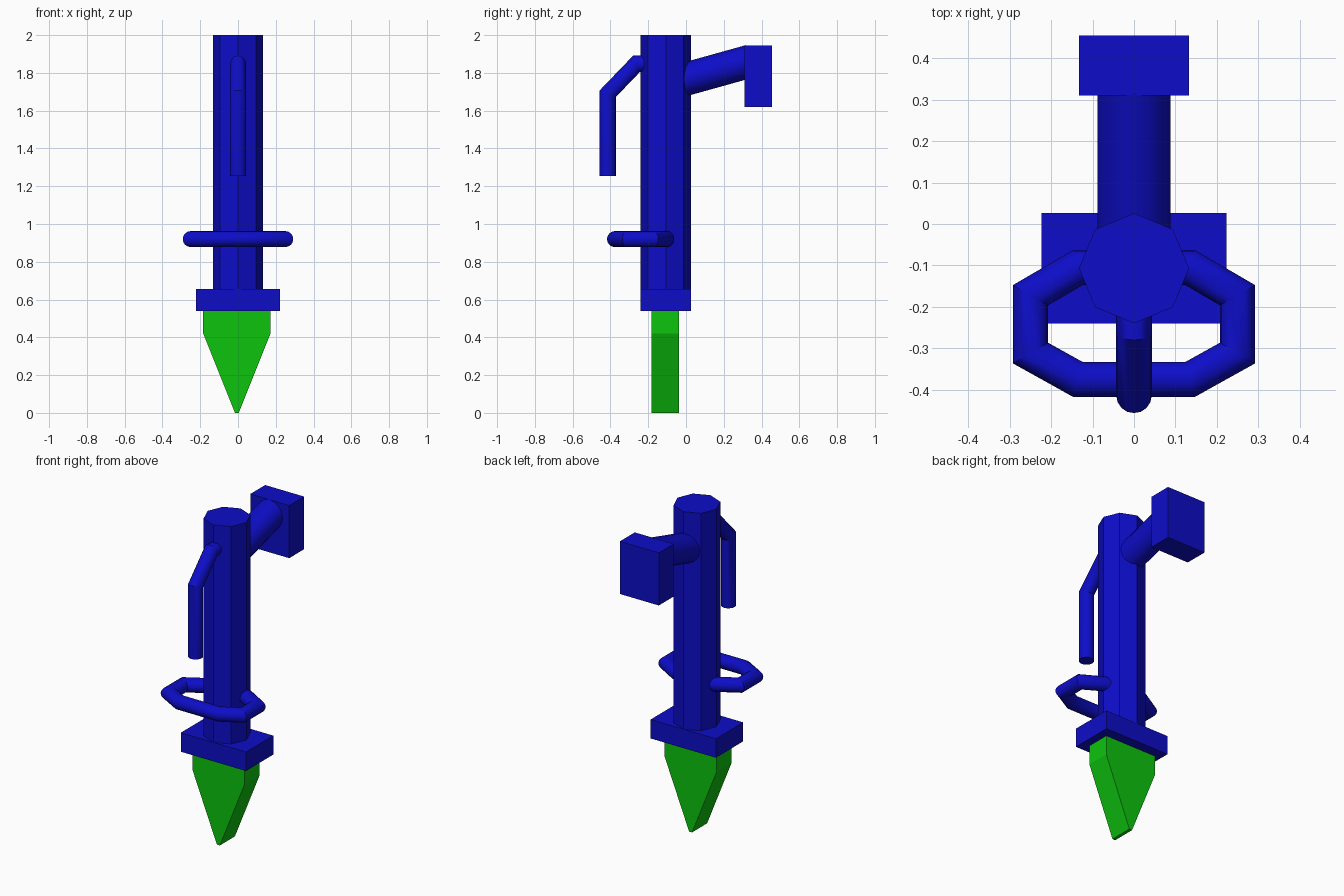
import bpy, bmesh, math
from mathutils import Vector

cube = bpy.data.objects.get("Cube")
if cube:
    bpy.data.objects.remove(cube, do_unlink=True)


def material(name, rgb):
    m = bpy.data.materials.new(name)
    m.use_nodes = True
    m.diffuse_color = (*rgb, 1)
    bsdf = next(n for n in m.node_tree.nodes if n.type == 'BSDF_PRINCIPLED')
    bsdf.inputs["Base Color"].default_value = (*rgb, 1)
    return m


BLUE = material("blue", (0.004, 0.004, 0.58))
GREEN = material("green", (0.004, 0.55, 0.004))


def finish(name, bm, mat, smooth=False):
    bmesh.ops.recalc_face_normals(bm, faces=bm.faces)
    mesh = bpy.data.meshes.new(name)
    bm.to_mesh(mesh)
    bm.free()
    mesh.materials.append(mat)
    ob = bpy.data.objects.new(name, mesh)
    bpy.context.collection.objects.link(ob)
    if smooth:
        bpy.ops.object.select_all(action='DESELECT')
        ob.select_set(True)
        bpy.context.view_layer.objects.active = ob
        bpy.ops.object.shade_smooth_by_angle(angle=math.radians(32))
    return ob


def prism(name, loop, shift, mat):
    """Extrude a flat outline along a vector."""
    bm = bmesh.new()
    face = bm.faces.new([bm.verts.new(p) for p in loop])
    ext = bmesh.ops.extrude_face_region(bm, geom=[face], use_keep_orig=True)
    moved = [g for g in ext["geom"] if isinstance(g, bmesh.types.BMVert)]
    bmesh.ops.translate(bm, vec=shift, verts=moved)
    return finish(name, bm, mat)


def box(name, x, y, z, mat):
    loop = [(x[0], y[0], z[0]), (x[1], y[0], z[0]), (x[1], y[1], z[0]), (x[0], y[1], z[0])]
    return prism(name, loop, (0, 0, z[1] - z[0]), mat)


def tube(name, path, normal, radius, mat, sides=16, closed=False):
    """Sweep a circle along a planar path with mitred corners."""
    pts, n, count = [Vector(p) for p in path], Vector(normal), len(path)
    bm, rings = bmesh.new(), []
    for i, p in enumerate(pts):
        has_in, has_out = closed or i > 0, closed or i < count - 1
        d_in = (p - pts[i - 1]).normalized() if has_in else None
        d_out = (pts[(i + 1) % count] - p).normalized() if has_out else d_in
        d_in = d_in or d_out
        tangent = (d_in + d_out).normalized()
        side = n.cross(tangent) / tangent.dot(d_in)
        ring = []
        for k in range(sides):
            a = math.tau * k / sides
            ring.append(bm.verts.new(p + radius * (math.cos(a) * n + math.sin(a) * side)))
        rings.append(ring)
    for i in range(count if closed else count - 1):
        r, s = rings[i], rings[(i + 1) % count]
        for k in range(sides):
            j = (k + 1) % sides
            bm.faces.new((r[k], r[j], s[j], s[k]))
    if not closed:
        bm.faces.new(rings[0])
        bm.faces.new(rings[-1])
    return finish(name, bm, mat, smooth=True)


# Octagonal grip column
CY = -0.107
octagon = [(0.133 * math.cos(k * math.tau / 8), CY + 0.133 * math.sin(k * math.tau / 8), 0.655)
           for k in range(8)]
prism("grip_column", octagon, (0, 0, 1.345), BLUE)

# Guard plate below the column
box("guard_plate", (-0.223, 0.223), (-0.24, 0.026), (0.54, 0.657), BLUE)

# Pointed blade
outline = [(-0.184, 0.54), (-0.184, 0.42), (-0.016, 0), (0.004, 0), (0.172, 0.42), (0.172, 0.54)]
prism("blade", [(x, -0.183, z) for x, z in outline], (0, 0.147, 0), GREEN)

# Eight-cornered hand ring
half = [(0.135, -0.105), (0.25, -0.172), (0.25, -0.312), (0.135, -0.376)]
ring_path = half + [(-x, y) for x, y in reversed(half)]
tube("hand_ring", [(x, y, 0.92) for x, y in ring_path], (0, 0, 1), 0.0425, BLUE, closed=True)

# Bent clip on the front
clip = [(-0.414, 1.255), (-0.414, 1.69), (-0.262, 1.848), (-0.15, 1.848)]
tube("front_clip", [(0, y, z) for y, z in clip], (1, 0, 0), 0.043, BLUE)

# Sloping rear arm and its end block
tube("rear_arm", [(0, -0.08, 1.745), (0, 0.34, 1.862)], (1, 0, 0), 0.088, BLUE)
box("arm_block", (-0.133, 0.133), (0.31, 0.455), (1.62, 1.945), BLUE)
